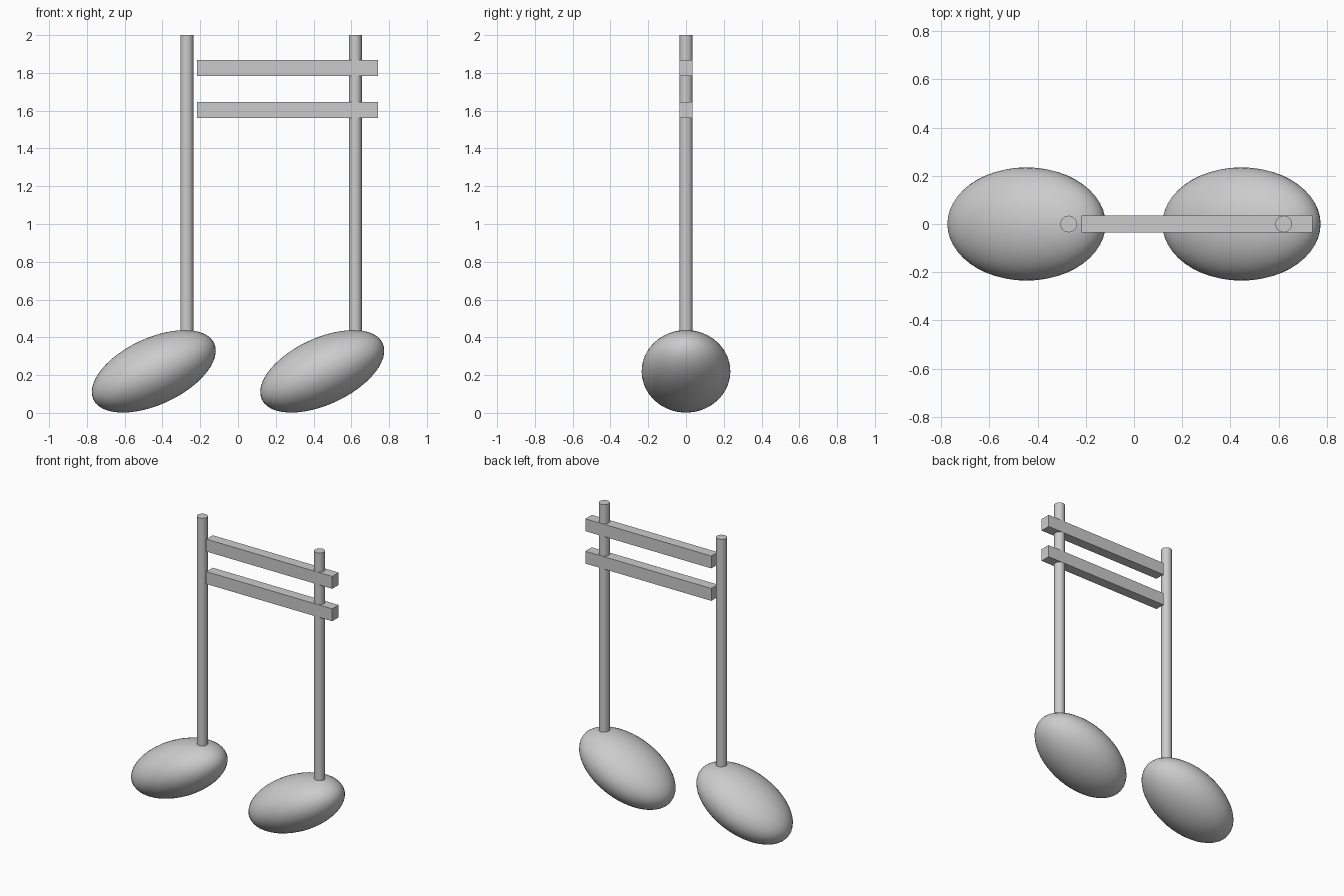
import bpy
import math

if "Cube" in bpy.data.objects:
    bpy.data.objects.remove(bpy.data.objects["Cube"])

HEAD_TILT = math.radians(-25)   # raises the right-hand end of each head
HEAD_RADII = (0.353, 0.235, 0.176)
STEM_RADIUS = 0.0345
STEM_BOTTOM, STEM_TOP = 0.27, 2.0


def note_head(name, x):
    bpy.ops.mesh.primitive_uv_sphere_add(segments=48, ring_count=24, radius=1,
                                         location=(x, 0, 0.22))
    head = bpy.context.object
    head.name = name
    head.scale = HEAD_RADII
    head.rotation_euler = (0, HEAD_TILT, 0)
    bpy.ops.object.shade_smooth()


def stem(name, x):
    bpy.ops.mesh.primitive_cylinder_add(vertices=32, radius=STEM_RADIUS,
                                        depth=STEM_TOP - STEM_BOTTOM,
                                        location=(x, 0, (STEM_TOP + STEM_BOTTOM) / 2))
    bpy.context.object.name = name
    bpy.ops.object.shade_smooth_by_angle(angle=math.radians(40))


def beam(name, z):
    bpy.ops.mesh.primitive_cube_add(size=1, location=(0.262, 0, z))
    bar = bpy.context.object
    bar.name = name
    bar.scale = (0.958, 0.07, 0.085)


# Two notes, each a tilted oval head with an upright stem
for side, x in (("left", -0.446), ("right", 0.446)):
    note_head(side + "_note_head", x)
    stem(side + "_stem", x + 0.175)

# Two parallel bars running past the right stem
beam("upper_beam", 1.826)
beam("lower_beam", 1.603)
